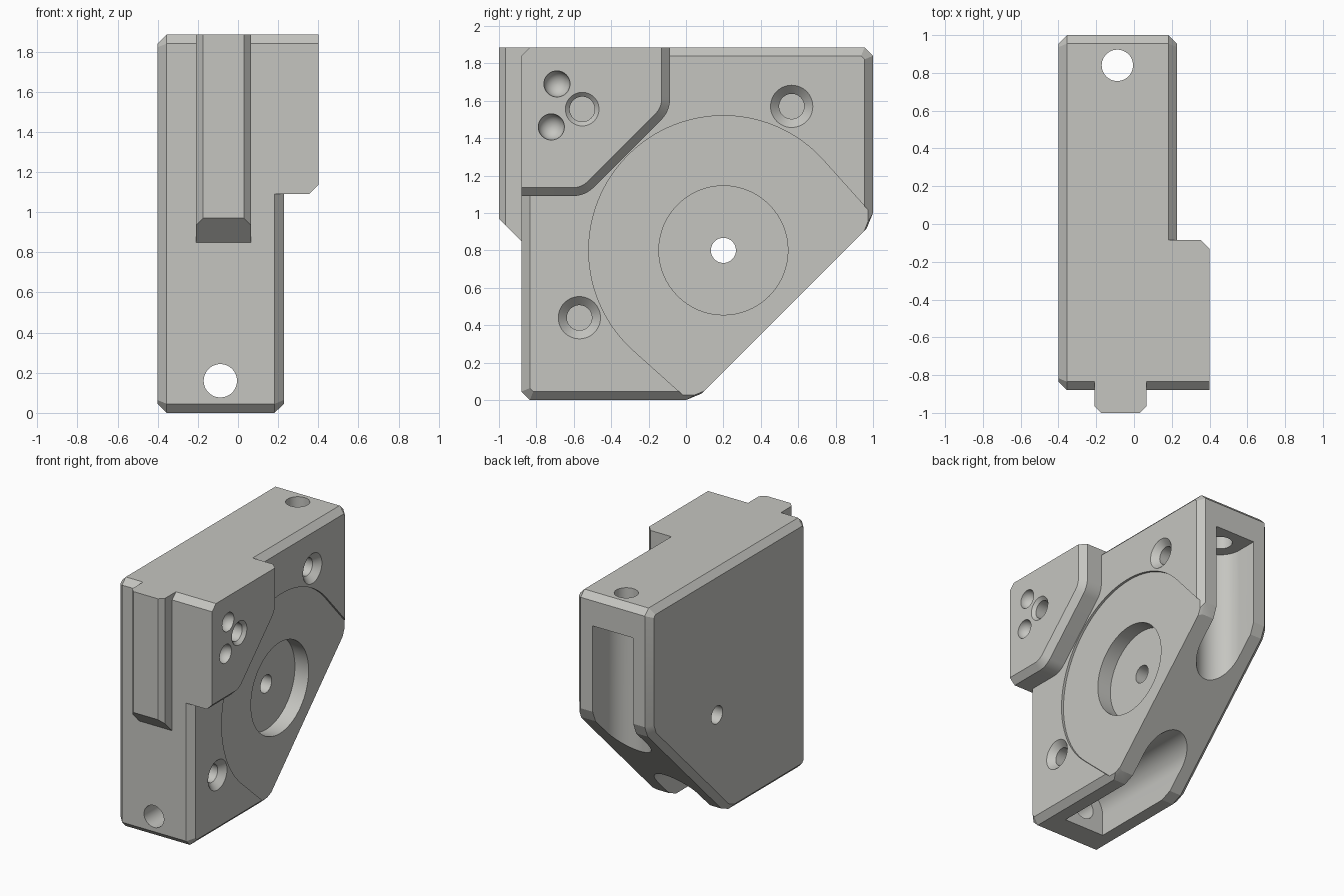
import bpy, bmesh, math
from mathutils import Vector

if "Cube" in bpy.data.objects:
    bpy.data.objects.remove(bpy.data.objects["Cube"])

grey = bpy.data.materials.new("light_grey")
grey.diffuse_color = (0.56, 0.56, 0.53, 1)
grey.use_nodes = True
grey.node_tree.nodes["Principled BSDF"].inputs["Base Color"].default_value = grey.diffuse_color

C = 0.045  # chamfer size


def loft(name, rings):
    """Closed solid through rings of equal point count."""
    bm = bmesh.new()
    rows = [[bm.verts.new(p) for p in ring] for ring in rings]
    n = len(rows[0])
    for a, b in zip(rows, rows[1:]):
        for i in range(n):
            j = (i + 1) % n
            bm.faces.new((a[i], a[j], b[j], b[i]))
    bm.faces.new(rows[0])
    bm.faces.new(rows[-1])
    bmesh.ops.recalc_face_normals(bm, faces=bm.faces)
    me = bpy.data.meshes.new(name)
    bm.to_mesh(me)
    bm.free()
    me.materials.append(grey)
    ob = bpy.data.objects.new(name, me)
    bpy.context.collection.objects.link(ob)
    return ob


def at_x(x, pts):
    return [(x, y, z) for y, z in pts]


def arc(cx, cy, r, a0, a1, n):
    return [(cx + r * math.cos(math.radians(a0 + (a1 - a0) * i / n)),
             cy + r * math.sin(math.radians(a0 + (a1 - a0) * i / n))) for i in range(n + 1)]


def circle(cx, cy, r, n=48):
    return arc(cx, cy, r, 0, 360, n)[:-1]


def inset(pts, dist):
    """Move each edge of a counter-clockwise outline inward by its own distance."""
    n, lines, out = len(pts), [], []
    for i in range(n):
        p, q = Vector(pts[i]), Vector(pts[(i + 1) % n])
        d = (q - p).normalized()
        lines.append((p + Vector((-d.y, d.x)) * dist[i], d))
    for i in range(n):
        (p, d), (q, e) = lines[i - 1], lines[i]
        w = q - p
        t = (w.x * e.y - w.y * e.x) / (d.x * e.y - d.y * e.x)
        out.append(tuple(p + d * t))
    return out


def combine(target, tool, op):
    mod = target.modifiers.new(op, 'BOOLEAN')
    mod.operation = op
    mod.solver = 'EXACT'
    mod.object = tool
    bpy.context.view_layer.objects.active = target
    bpy.ops.object.modifier_apply(modifier=mod.name)
    bpy.data.objects.remove(tool)


# Main block with chamfered edges; the right slanted edge stays sharp
side = [(-.835, 0), (0, 0), (.085, .035), (.965, .915), (1, 1), (1, 1.84),
        (.955, 1.885), (-.835, 1.885), (-.88, 1.84), (-.88, .045)]
right_in = inset(side, [C, .012, 0, .012, C, C, C, C, C, C])
block = loft("bracket_block", [at_x(-.4, inset(side, [C] * 10)), at_x(-.355, side),
                               at_x(.182, side), at_x(.228, right_in)])


# Raised corner pad with rounded, chamfered inner edge
def pad_outline(d):
    r, t = .16, .16 * math.tan(math.pi / 8)
    return ([(-.88, 1.09 + d)] + arc(-.54 - t, 1.09 + r, r - d, -90, -45, 8)
            + arc(-.085 - r, 1.545 + t, r - d, -45, 0, 8)
            + [(-.085 - d, 1.885), (-.835, 1.885), (-.88, 1.84)])


pad = loft("corner_pad", [at_x(0, pad_outline(0)), at_x(.355, pad_outline(0)),
                          at_x(.4, pad_outline(C))])
combine(block, pad, 'UNION')

# Front rail with sloped lower end
rail = [(-.21, -.8), (-.21, -.965), (-.175, -1), (.03, -1), (.065, -.965), (.065, -.8)]
combine(block, loft("front_rail", [[(x, y, -.03 - y) for x, y in rail],
                                   [(x, y, 1.885) for x, y in rail]]), 'UNION')

# Shallow round recess that opens onto the slanted edge
a = 41.6
recess = arc(.2, .8, .72, a, 270 - a, 64) + [(.17, -.14), (1.14, .83)]
cutters = [[at_x(.21, recess), at_x(.35, recess)]]

# Bearing bore and centre hole
cutters += [[at_x(x, circle(.2, .8, r, 64)) for x in (x0, x1)]
            for r, x0, x1 in ((.345, .095, .3), (.067, -.6, .2))]

# Countersunk blind holes: y, z, surface x, outer radius, inner radius, depth
for y, z, x, r0, r1, depth in ((.565, 1.57, .228, .113, .067, .3),
                               (-.57, .44, .228, .113, .067, .3),
                               (-.555, 1.555, .4, .09, .067, .2)):
    cutters.append([at_x(x - depth, circle(y, z, r1)), at_x(x - (r0 - r1), circle(y, z, r1)),
                    at_x(x, circle(y, z, r0)), at_x(x + .05, circle(y, z, r0))])

# Round-bottomed dimples on the pad
for y, z in ((-.69, 1.69), (-.72, 1.46)):
    rings = [at_x(.4 - .07 * math.cos(t), circle(y, z, .07 * math.sin(t), 32))
             for t in [math.radians(3 + 87 * i / 8) for i in range(9)]]
    cutters.append(rings + [at_x(.45, circle(y, z, .07, 32))])

# Bolt channels and bolt holes, mirrored across the diagonal
channel = arc(-.088, .84, .17, 180, 360, 32) + [(.082, 1.2), (-.258, 1.2)]
bolt = circle(-.088, .84, .083)
for pts, z0, z1 in ((channel, .3, 1.65), (bolt, 1.5, 2.1)):
    rings = [[(x, y, z) for x, y in pts] for z in (z0, z1)]
    cutters.append(rings)
    cutters.append([[(x, 1 - z, 1 - y) for x, y, z in ring] for ring in rings])

for rings in cutters:
    combine(block, loft("cutter", rings), 'DIFFERENCE')

# Smooth curved walls, crisp edges
bpy.ops.object.select_all(action='DESELECT')
block.select_set(True)
bpy.context.view_layer.objects.active = block
bpy.ops.object.shade_smooth_by_angle(angle=math.radians(20))
